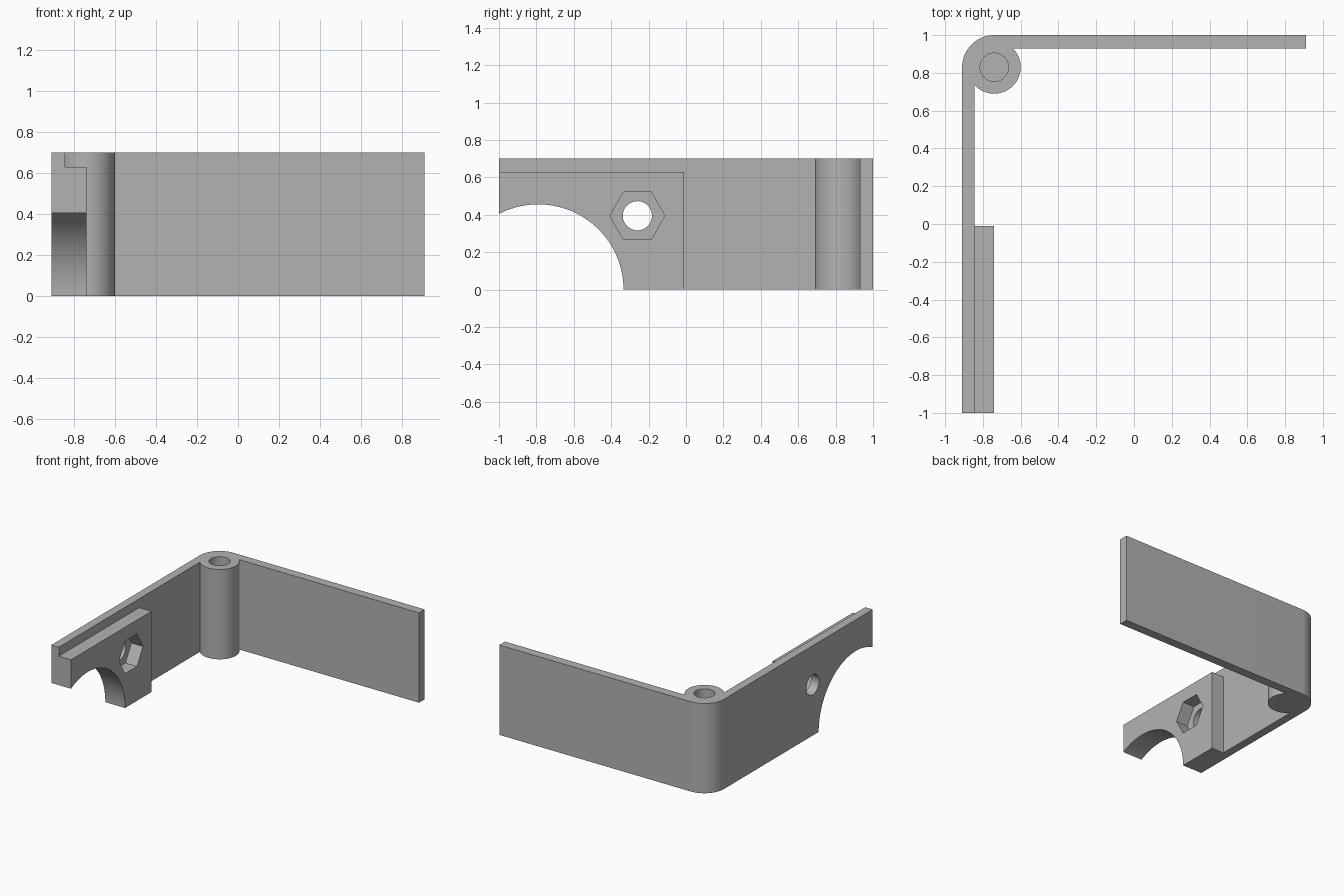
import bpy, bmesh, math
from mathutils import Vector

if "Cube" in bpy.data.objects:
    bpy.data.objects.remove(bpy.data.objects["Cube"])

grey = bpy.data.materials.new("plain grey")
grey.diffuse_color = (0.45, 0.45, 0.45, 1)
grey.use_nodes = True
grey.node_tree.nodes["Principled BSDF"].inputs["Base Color"].default_value = grey.diffuse_color

H = 0.70                    # bracket height
CX, CY = -0.74, 0.83        # corner pivot centre
R_OUT, R_BOSS = 0.17, 0.14
INNER_X, INNER_Y = -0.845, 0.93


def arc(cx, cy, r, a0, a1, n):
    return [(cx + r * math.cos(a0 + (a1 - a0) * i / n),
             cy + r * math.sin(a0 + (a1 - a0) * i / n)) for i in range(n + 1)]


def circle(cx, cy, r, n, start=0.0):
    return arc(cx, cy, r, start, start + 2 * math.pi, n)[:-1]


def prism(name, outline, lo, hi, axis="z"):
    """Extrude an outline along z (xy points) or along x (yz points)."""
    place = (lambda p, d: (p[0], p[1], d)) if axis == "z" else (lambda p, d: (d, p[0], p[1]))
    bm = bmesh.new()
    face = bm.faces.new([bm.verts.new(place(p, lo)) for p in outline])
    ext = bmesh.ops.extrude_face_region(bm, geom=[face])
    shift = Vector((0, 0, hi - lo)) if axis == "z" else Vector((hi - lo, 0, 0))
    bmesh.ops.translate(bm, vec=shift,
                        verts=[g for g in ext["geom"] if isinstance(g, bmesh.types.BMVert)])
    bmesh.ops.recalc_face_normals(bm, faces=bm.faces)
    me = bpy.data.meshes.new(name)
    bm.to_mesh(me)
    bm.free()
    me.materials.append(grey)
    ob = bpy.data.objects.new(name, me)
    bpy.context.collection.objects.link(ob)
    return ob


def combine(target, other, operation):
    mod = target.modifiers.new(operation, "BOOLEAN")
    mod.operation, mod.object, mod.solver = operation, other, "EXACT"
    bpy.context.view_layer.objects.active = target
    bpy.ops.object.modifier_apply(modifier=mod.name)
    bpy.data.objects.remove(other)


# Two thin arms, rounded outer corner and round inner boss in one outline
a_start = math.atan2(INNER_Y - CY, math.sqrt(R_BOSS**2 - (INNER_Y - CY)**2))
a_end = math.atan2(-math.sqrt(R_BOSS**2 - (INNER_X - CX)**2), INNER_X - CX)
outline = [(-0.91, -1), (INNER_X, -1)]
outline += arc(CX, CY, R_BOSS, a_end, a_start, 48)
outline += [(0.91, INNER_Y), (0.91, 1.0)]
outline += arc(CX, CY, R_OUT, math.pi / 2, math.pi, 24)
bracket = prism("corner_bracket", outline, 0, H)

# Thick pad on the side arm, slightly sunk into it for a clean union
pad = prism("clamp_pad", [(-1, 0), (-0.01, 0), (-0.01, 0.63), (-1, 0.63)],
            INNER_X - 0.02, -0.74, "x")
combine(bracket, pad, "UNION")

# Cuts: half-round saddle, bolt hole, nut pocket, blind pivot hole
cuts = [
    prism("saddle_cut", circle(-0.79, 0, 0.456, 96), -1.1, -0.6, "x"),
    prism("bolt_hole", circle(-0.26, 0.395, 0.078, 48), -1.1, -0.6, "x"),
    prism("nut_pocket", circle(-0.26, 0.395, 0.147, 6), -0.84, -0.6, "x"),
    prism("pivot_hole", circle(CX, CY, 0.075, 48), 0.10, H + 0.1),
]
for cut in cuts:
    combine(bracket, cut, "DIFFERENCE")

bpy.ops.object.select_all(action="DESELECT")
bracket.select_set(True)
bpy.context.view_layer.objects.active = bracket
bpy.ops.object.shade_smooth_by_angle(angle=math.radians(30))
